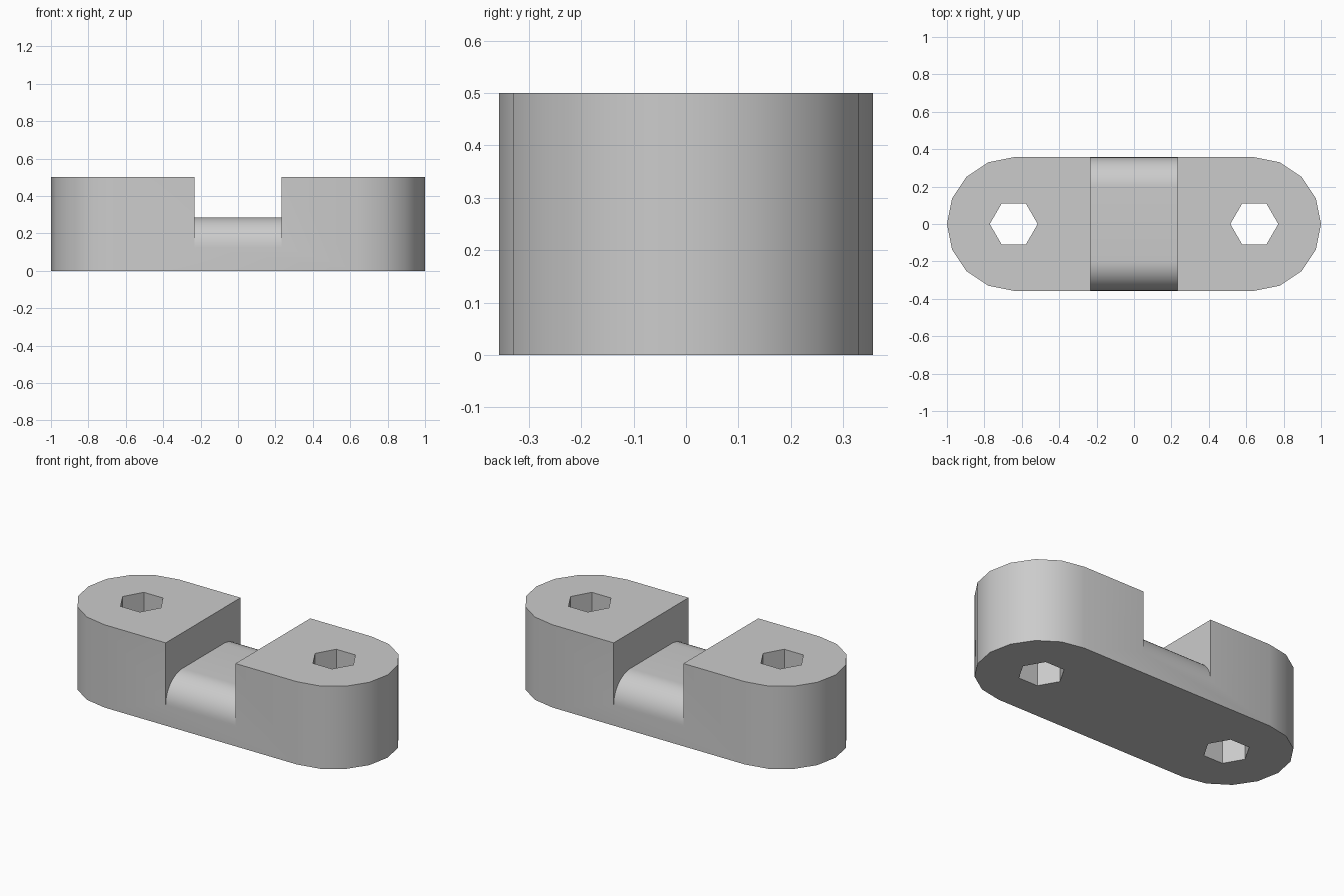
import bpy, bmesh
from math import cos, sin, pi

cube = bpy.data.objects.get("Cube")
if cube:
    bpy.data.objects.remove(cube, do_unlink=True)

END_X, R, HEIGHT = 0.643, 0.357, 0.5   # end arc centre, end radius, block height
SADDLE, SADDLE_X = 0.285, 0.233        # saddle height and half width
FILLET, HOLE_R = 0.16, 0.128

grey = bpy.data.materials.new("light grey")
grey.use_nodes = True
grey.diffuse_color = (0.6, 0.6, 0.6, 1)
grey.node_tree.nodes["Principled BSDF"].inputs["Base Color"].default_value = (0.6, 0.6, 0.6, 1)


def arc(cx, cy, r, start, end, steps):
    span = [start + (end - start) * i / steps for i in range(steps + 1)]
    return [(cx + r * cos(a), cy + r * sin(a)) for a in span]


def prism(name, points, offset):
    """Extrude a closed loop of 3D points along offset."""
    bm = bmesh.new()
    face = bm.faces.new([bm.verts.new(p) for p in points])
    ext = bmesh.ops.extrude_face_region(bm, geom=[face])
    bmesh.ops.translate(bm, vec=offset,
                        verts=[g for g in ext["geom"] if isinstance(g, bmesh.types.BMVert)])
    bmesh.ops.recalc_face_normals(bm, faces=bm.faces)
    mesh = bpy.data.meshes.new(name)
    bm.to_mesh(mesh)
    bm.free()
    mesh.materials.append(grey)
    obj = bpy.data.objects.new(name, mesh)
    bpy.context.collection.objects.link(obj)
    return obj


def cut(target, cutter):
    mod = target.modifiers.new(cutter.name, 'BOOLEAN')
    mod.operation, mod.solver, mod.object = 'DIFFERENCE', 'EXACT', cutter
    cutter.hide_render = True
    cutter.hide_set(True)


# Round-ended block
outline = arc(END_X, 0, R, -pi / 2, pi / 2, 8) + arc(-END_X, 0, R, pi / 2, 3 * pi / 2, 8)
body = prism("bracket_body", [(x, y, 0) for x, y in outline], (0, 0, HEIGHT))

# Gap across the middle, leaving a saddle with rounded shoulders
shoulder = arc(R - FILLET, SADDLE - FILLET, FILLET, 0, pi / 2, 12)
wide = R + 0.1
gap = [(wide, SADDLE - FILLET)] + shoulder
gap += [(-y, z) for y, z in reversed(gap)]
gap += [(-wide, HEIGHT + 0.1), (wide, HEIGHT + 0.1)]
cut(body, prism("gap_cutter", [(-SADDLE_X, y, z) for y, z in gap], (2 * SADDLE_X, 0, 0)))

# Hexagonal bolt holes
for side, x in (("left", END_X), ("right", -END_X)):
    ring = arc(x, 0, HOLE_R, 0, 2 * pi, 6)[:-1]
    cut(body, prism(side + "_hole_cutter", [(px, py, -0.1) for px, py in ring],
                    (0, 0, HEIGHT + 0.2)))

# Apply the cuts, then shade smooth with sharp edges kept
bpy.ops.object.select_all(action='DESELECT')
body.select_set(True)
bpy.context.view_layer.objects.active = body
for mod in list(body.modifiers):
    bpy.ops.object.modifier_apply(modifier=mod.name)
bpy.ops.object.shade_smooth_by_angle()
for obj in [o for o in bpy.data.objects if o.name.endswith("_cutter")]:
    bpy.data.objects.remove(obj, do_unlink=True)
